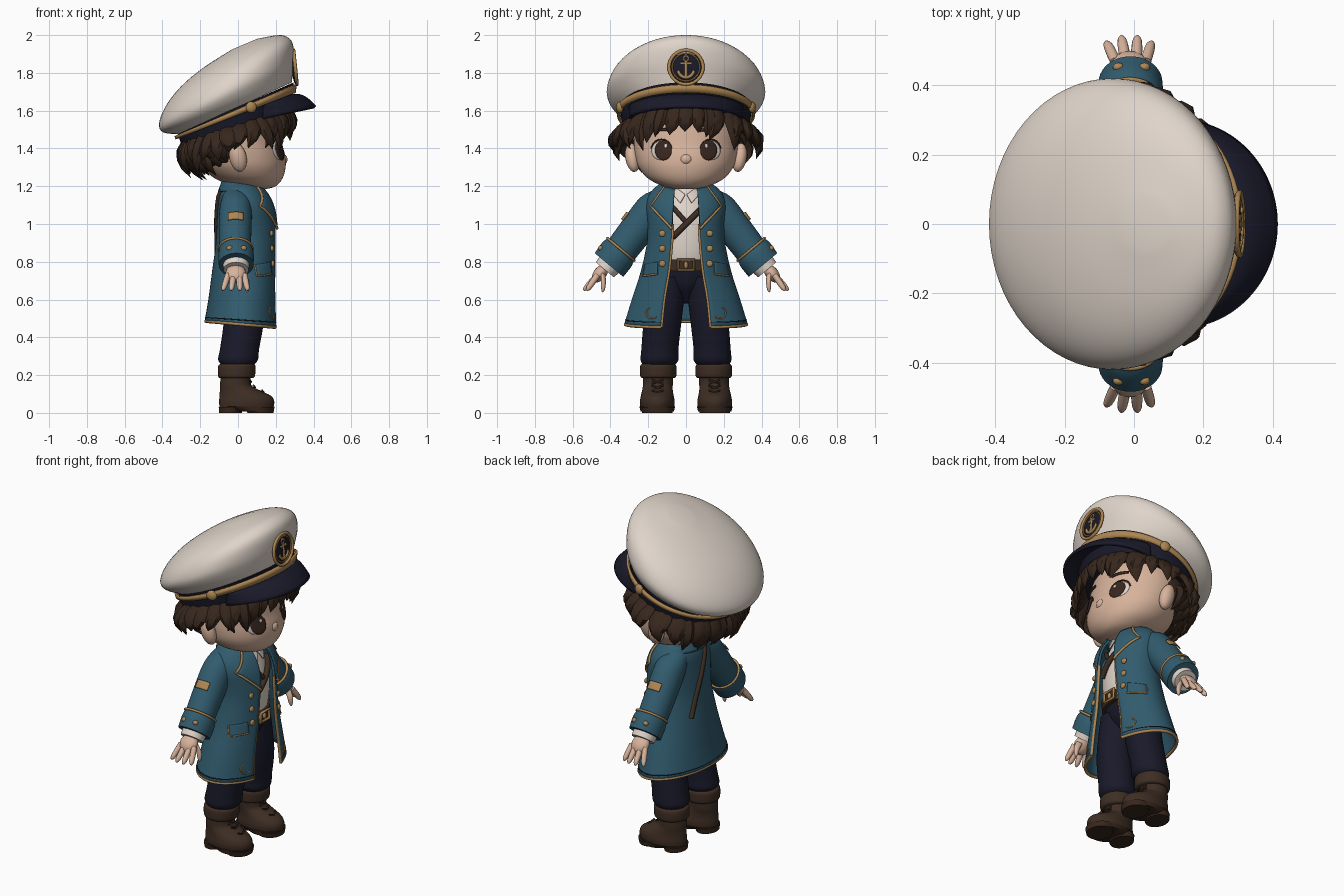
import bpy, bmesh, math, random
from mathutils import Vector, Matrix, Euler

random.seed(11)
if "Cube" in bpy.data.objects:
    bpy.data.objects.remove(bpy.data.objects["Cube"])

def material(name, *rgb):
    m = bpy.data.materials.new(name)
    m.use_nodes = True
    m.diffuse_color = (*rgb, 1)
    bsdf = m.node_tree.nodes["Principled BSDF"]
    bsdf.inputs["Base Color"].default_value = (*rgb, 1)
    bsdf.inputs["Roughness"].default_value = 0.8
    return m

CREAM = material("cream cloth", .74, .66, .59)
TEAL = material("teal cloth", .031, .106, .155)
NAVY = material("navy cloth", .010, .010, .023)
GOLD = material("gold trim", .42, .24, .085)
SKIN = material("skin", .68, .45, .33)
HAIR = material("dark brown hair", .038, .020, .012)
BOOT = material("brown leather", .048, .027, .017)
EYE = material("eye brown", .04, .019, .013)

def finish(bm, name, mat, mirror=False, solid=0, angle=50):
    bmesh.ops.remove_doubles(bm, verts=bm.verts, dist=1e-5)
    bmesh.ops.recalc_face_normals(bm, faces=bm.faces)
    me = bpy.data.meshes.new(name)
    bm.to_mesh(me)
    bm.free()
    return place(me, name, mat, mirror, solid, angle)

def place(me, name, mat, mirror=False, solid=0, angle=50):
    me.materials.clear()
    me.materials.append(mat)
    me.shade_smooth()
    me.set_sharp_from_angle(angle=math.radians(angle))
    ob = bpy.data.objects.new(name, me)
    bpy.context.collection.objects.link(ob)
    if solid:
        mod = ob.modifiers.new("thickness", "SOLIDIFY")
        mod.thickness, mod.offset = solid, 0
    if mirror:
        ob.modifiers.new("mirror", "MIRROR").use_axis = (False, True, False)
    return ob

# Cross-section frames: centre, two half axes, half-width of a front opening
def tilted(xb, zb, xf, zf, ry, yc=0, gap=0):
    return ((xb + xf) / 2, yc, (zb + zf) / 2, (xf - xb) / 2, 0, (zf - zb) / 2, 0, ry, 0, gap)

def level(z, xb, xf, ry, yc=0, gap=0):
    return tilted(xb, z, xf, z, ry, yc, gap)

def limb(x, y, z, rx, rv):
    return (x, y, z, rx, 0, 0, 0, rv * .77, rv * .64, 0)

def dense(frames, k=4):
    f = [frames[0], *frames, frames[-1]]
    out = []
    for i in range(1, len(f) - 2):
        for j in range(k):
            t = j / k
            out.append(tuple(.5 * (2*b + (c-a)*t + (2*a-5*b+4*c-d)*t*t + (3*b-a-3*c+d)*t**3)
                             for a, b, c, d in zip(*f[i-1:i+3])))
    return out + [frames[-1]]

def rows_of(frames, k=4, n=40, arc=None, grow=1):
    rows = []
    for f in dense(frames, k):
        c, u, v = Vector(f[:3]), Vector(f[3:6]) * grow, Vector(f[6:9]) * grow
        a0 = math.asin(min(.95, f[9] / v.length))
        lo, hi = arc or (a0, math.tau - a0)
        rows.append([c + u*math.cos(a) + v*math.sin(a)
                     for a in (lo + (hi - lo) * i / n for i in range(n + 1))])
    return rows

def skin_rows(bm, rows, caps=False):
    vs = [[bm.verts.new(p) for p in r] for r in rows]
    for r, s in zip(vs, vs[1:]):
        for i in range(len(r) - 1):
            bm.faces.new((r[i], r[i+1], s[i+1], s[i]))
    if caps:
        bm.faces.new(vs[0][:-1])
        bm.faces.new(vs[-1][:-1])

def loft(name, frames, mat, n=40, arc=None, caps=True, mirror=False, solid=0):
    bm = bmesh.new()
    skin_rows(bm, rows_of(frames, 4, n, arc), caps)
    return finish(bm, name, mat, mirror, solid)

def surface(frames, y, z, off=0, side=1):
    d = dense(frames, 4)
    for f, g in zip(d, d[1:]):
        if min(f[2], g[2]) <= z <= max(f[2], g[2]):
            t = (z - f[2]) / ((g[2] - f[2]) or 1)
            cx, ux, vy = (f[i] + (g[i] - f[i]) * t for i in (0, 3, 7))
            return Vector((cx + side * (ux * math.sqrt(max(0, 1 - (y / vy)**2)) + off), y, z))
    return Vector((0, y, z))

def plate(name, corners, frames, off, mat, n=8):
    a, b, c, d = (Vector(p) for p in corners)
    bm = bmesh.new()
    skin_rows(bm, [[surface(frames, *a.lerp(b, i/n).lerp(d.lerp(c, i/n), j/n), off)
                    for j in range(n + 1)] for i in range(n + 1)])
    return finish(bm, name, mat, True, .008)

def decal(name, y, z, ry, rz, off, mat):
    bm = bmesh.new()
    skin_rows(bm, [[surface(HEAD, y + ry*r/5*math.cos(a), z + rz*r/5*math.sin(a), off)
                    for a in (math.tau*i/24 for i in range(25))] for r in range(6)])
    return finish(bm, name, mat, True, .002)

def tube(name, pts, r, mat, mirror=False, cyclic=False):
    cu = bpy.data.curves.new(name, "CURVE")
    cu.dimensions, cu.bevel_depth, cu.bevel_resolution, cu.use_fill_caps = "3D", r, 2, True
    sp = cu.splines.new("POLY")
    sp.points.add(len(pts) - 1)
    sp.use_cyclic_u = cyclic
    for p, q in zip(sp.points, pts):
        p.co = (*q, 1)
    tmp = bpy.data.objects.new(name + "_path", cu)
    me = bpy.data.meshes.new_from_object(tmp)
    bpy.data.objects.remove(tmp)
    return place(me, name, mat, mirror)

def ball(name, loc, scale, mat, mirror=False, rot=(0, 0, 0)):
    bm = bmesh.new()
    bmesh.ops.create_uvsphere(bm, u_segments=20, v_segments=12, radius=1,
                              matrix=Matrix.LocRotScale(Vector(loc), Euler(rot), Vector(scale)))
    return finish(bm, name, mat, mirror)

def line(a, b, n=10):
    return [Vector(a).lerp(Vector(b), i / n) for i in range(n + 1)]

# Head and face
HEAD = [level(1.185, .05, .15, .05), level(1.20, -.02, .20, .12), level(1.24, -.12, .235, .2),
        level(1.30, -.19, .252, .25), level(1.36, -.22, .250, .268), level(1.42, -.24, .235, .275),
        level(1.50, -.25, .222, .275), level(1.58, -.22, .20, .24), level(1.64, -.1, .1, .1)]
loft("head", HEAD, SKIN, n=56)
loft("neck", [level(1.08, -.04, .09, .065), level(1.24, -.05, .10, .07)], SKIN)
ball("nose", (.234, 0, 1.342), (.028, .035, .03), SKIN)
ball("ears", (0, .283, 1.352), (.046, .038, .078), SKIN, True, (-.2, -.15, .3))
decal("eye_whites", .138, 1.388, .044, .048, .003, CREAM)
decal("irises", .12, 1.39, .044, .053, .006, EYE)
decal("eye_glints", .107, 1.414, .008, .01, .009, CREAM)
tube("eyelids", [surface(HEAD, .13 + .054*math.cos(a), 1.392 + .056*math.sin(a), .003)
                 for a in (math.pi * (.05 + .09*i) for i in range(11))], .004, EYE, True)
tube("eyebrows", [surface(HEAD, y, 1.5 - 2.2*(y-.12)**2, .003)
                  for y in (.07 + .012*i for i in range(9))], .008, HAIR, True)

# Cap
BAND = [tilted(-.30, 1.42, .275, 1.61, .335), tilted(-.32, 1.48, .295, 1.75, .35)]
loft("cap_band", BAND, NAVY, n=56)
loft("cap_crown", [tilted(-.31, 1.475, .285, 1.75, .345), tilted(-.395, 1.485, .29, 1.80, .395),
                   tilted(-.418, 1.53, .296, 1.87, .42), tilted(-.385, 1.62, .292, 1.945, .392),
                   tilted(-.305, 1.725, .268, 1.985, .325), tilted(-.18, 1.83, .215, 2.0, .22),
                   tilted(-.03, 1.925, .1, 1.98, .07)], CREAM, n=64)

def band_point(a, f, grow=1):
    lo, hi = (Vector(b[:3]) + grow * (Vector(b[3:6])*math.cos(a) + Vector(b[6:9])*math.sin(a)) for b in BAND)
    return lo.lerp(hi, f)

bm = bmesh.new()
skin_rows(bm, [[band_point(math.tau * i / 72, f, 1.04) for i in range(73)] for f in (.58, .88)])
finish(bm, "cap_strap", GOLD, solid=.014)
ball("cap_buttons", band_point(math.radians(75), .7, 1.05), (.03, .018, .03), GOLD, True, (0, 0, -.3))
bm = bmesh.new()
visor = []
for i in range(9):
    t = i / 8
    visor.append([band_point(a / 2, .5).lerp(Vector((.13 + .278*math.cos(b), .292*math.sin(b), 1.555 + .063*math.cos(b))), t)
                  + Vector((0, 0, .022 * math.sin(math.pi * t)))
                  for a, b in ((x, x * .75) for x in (math.radians(4 * j) for j in range(-30, 31)))])
skin_rows(bm, visor)
finish(bm, "cap_visor", NAVY, solid=.018)

# Cap badge with a plain anchor
circle = [math.tau * i / 32 for i in range(32)]
def badge(y, z):
    return Vector((.304 - .1 * z, y, 1.83 + z))
ball("badge_plate", (.295, 0, 1.83), (.012, .09, .09), NAVY, rot=(0, -.1, 0))
for r, w in ((.09, .009), (.073, .004)):
    tube("badge_rim", [badge(r*math.cos(a), r*math.sin(a)) for a in circle], w, GOLD, cyclic=True)
tube("anchor_shank", [badge(0, .035), badge(0, -.055)], .009, GOLD)
tube("anchor_stock", [badge(-.028, .02), badge(.028, .02)], .007, GOLD)
tube("anchor_ring", [badge(.013*math.cos(a), .046 + .013*math.sin(a)) for a in circle], .005, GOLD, cyclic=True)
tube("anchor_arms", [badge(.042*math.sin(a), -.012 - .042*math.cos(a))
                     for a in (.14 * i for i in range(-10, 11))], .009, GOLD)

# Hair: a scalp shell and tapered locks hanging from under the cap
ball("hair_shell", (-.065, 0, 1.45), (.225, .288, .2), HAIR)
bm = bmesh.new()
def lock(a, root, length, flare, tuck, width, sway):
    out = Vector((math.cos(a), math.sin(a), 0))
    side = Vector((-math.sin(a), math.cos(a), 0))
    rows = []
    for t, w in ((0, .9), (.25, 1.1), (.5, 1), (.75, .65), (1, .04)):
        c = root + out * (flare * math.sin(2.2 * t) - tuck * t * t) + side * sway * t * t
        c.z -= length * t
        rows.append([c + side * width * w * math.cos(q) + out * .026 * w * math.sin(q)
                     for q in (math.tau * i / 6 for i in range(7))])
    skin_rows(bm, rows, True)

for i in range(34):
    a = math.tau * (i + random.uniform(-.25, .25)) / 34
    back, flank = (1 - math.cos(a)) / 2, math.sin(a)**4
    ear = math.exp(-((math.cos(a) - .05) / .22)**2)
    temple = math.exp(-((math.cos(a) - .7) / .2)**2)
    lock(a, band_point(a, .1, .93), .115 + .06*back - .025*ear + .05*temple + random.uniform(-.02, .03),
         .04 + .045 * flank, .06 * back * (1 - flank), random.uniform(.038, .05),
         random.uniform(-.06, .06))
for row, drop in ((0, .04), (1, .08)):
    for i in range(11):
        a = math.radians(112 + 13.6 * i + 4 * row)
        lock(a, band_point(a, 0, .86 - .1*row) - Vector((0, 0, drop * (.6 - .4*math.cos(a)))),
             .11 + random.uniform(0, .03), .03, .07, .042, random.uniform(-.04, .04))
finish(bm, "hair_locks", HAIR, angle=40)

# Shirt, trousers and belt
SHIRT = [level(.76, -.09, .145, .15), level(.85, -.08, .165, .16), level(1.0, -.08, .165, .16),
         level(1.1, -.07, .14, .14), level(1.2, -.04, .10, .07)]
loft("shirt", SHIRT, CREAM)
plate("shirt_collar", ((.004, 1.155), (.06, 1.198), (.065, 1.15), (.03, 1.11)), SHIRT, .016, CREAM)
loft("trouser_hips", [level(.58, .0, .05, .03), level(.66, -.08, .12, .12), level(.72, -.09, .142, .16),
                      level(.77, -.09, .15, .165)], NAVY)
loft("trouser_legs", [level(.72, -.08, .14, .095, .09), level(.5, -.075, .138, .1, .122),
                      level(.34, -.095, .112, .098, .138), level(.28, -.105, .105, .1, .14),
                      level(.25, -.08, .08, .08, .145)], NAVY, mirror=True)
loft("belt", [level(.75, -.1, .168, .172), level(.812, -.1, .172, .172)], BOOT)
tube("belt_buckle", [(.18, y, z) for y, z in ((-.04, .755), (.04, .755), (.04, .81), (-.04, .81))], .009, GOLD, cyclic=True)
ball("buckle_pin", (.178, 0, .782), (.01, .012, .02), GOLD)
tube("chest_strap", [surface(SHIRT, y, z, .014) for _, y, z in line((0, .1, 1.1), (0, -.07, .93))], .016, BOOT)
tube("short_strap", [surface(SHIRT, y, z, .01) for _, y, z in line((0, -.08, 1.1), (0, .0, 1.01))], .013, BOOT)

# Coat body
COAT = [tilted(-.17, .485, .212, .452, .32, 0, .13), level(.6, -.15, .206, .28, 0, .115),
        level(.75, -.13, .203, .232, 0, .09), level(.9, -.11, .203, .20, 0, .075),
        level(1.0, -.105, .20, .197, 0, .07), level(1.08, -.1, .185, .205, 0, .075),
        level(1.14, -.095, .16, .195, 0, .075), level(1.19, -.08, .125, .158, 0, .07),
        level(1.225, -.065, .09, .10, 0, .06)]
loft("coat", COAT, TEAL, n=64, caps=False, solid=.014)
edges = rows_of(COAT, 4, 64)
tube("coat_hem_trim", edges[0], .009, GOLD)
tube("coat_edge_trim", [r[0] for r in edges[:17]], .008, GOLD, True)
tube("hem_seam", rows_of(COAT, 4, 64, grow=1.026)[1], .003, NAVY)
tube("hem_corner_swirls", [surface(COAT, .18 + .03*math.cos(a), .53 + .03*math.sin(a), .008)
                           for a in (.3 * i for i in range(-8, 5))], .004, GOLD, True)
COLLAR = [level(1.17, -.1, .13, .15, 0, .07), level(1.238, -.075, .1, .115, 0, .06)]
loft("coat_collar", COLLAR, TEAL, caps=False, solid=.014)
tube("collar_trim", rows_of(COLLAR, 1)[1], .007, GOLD)
LAPEL = ((.06, 1.185), (.115, 1.195), (.187, 1.095), (.075, .975))
plate("coat_lapels", LAPEL, COAT, .016, TEAL)
tube("lapel_trim", [surface(COAT, y, z, .018) for a, b in zip(LAPEL[1:], LAPEL[2:])
                    for _, y, z in line((0, *a), (0, *b))], .007, GOLD, True)
FLAP = ((.15, .80), (.218, .785), (.228, .725), (.15, .735))
plate("pocket_flaps", FLAP, COAT, .012, TEAL)
tube("pocket_trim", [surface(COAT, y, z, .014) for a, b in zip(FLAP[1:], FLAP[2:])
                     for _, y, z in line((0, *a), (0, *b))], .005, GOLD, True)
for z in (.79, .87, .95):
    ball("coat_buttons", surface(COAT, .125, z, .01), (.01, .019, .017), GOLD, True)
tube("back_strap", [surface(COAT, y, z, .008, -1) for _, y, z in line((0, -.05, 1.18), (0, .11, .79))], .015, BOOT)

# Sleeves, cuffs and hands
SLEEVE = [limb(-.01, .10, 1.15, .07, .06), limb(-.012, .17, 1.085, .085, .09),
          limb(-.015, .26, .97, .086, .09), limb(-.015, .375, .82, .082, .085)]
loft("coat_sleeves", SLEEVE, TEAL, mirror=True)
loft("arm_patches", [limb(-.013, .236, 1.0, .092, .099), limb(-.013, .266, .963, .092, .098)], GOLD,
     arc=(1.12, 2.02), n=10, caps=False, mirror=True, solid=.006)
CUFF = [limb(-.012, .345, .866, .087, .091), limb(-.01, .368, .836, .094, .1), limb(-.01, .408, .783, .092, .098)]
loft("coat_cuffs", CUFF, TEAL, mirror=True)
tube("cuff_trim", rows_of(CUFF, 1, grow=1.02)[0], .007, GOLD, True, True)
for x in (-.045, .03):
    ball("cuff_buttons", (x, .452, .872), (.016, .013, .014), GOLD, True)
loft("shirt_cuffs", [limb(-.01, .40, .79, .07, .068), limb(-.01, .43, .758, .066, .062)], CREAM, mirror=True)
ball("palms", (-.012, .455, .738), (.054, .034, .055), SKIN, True, (.69, 0, 0))
for i, x in enumerate((-.066, -.03, .008, .042)):
    ty = .525 + .016 * (i in (1, 2))
    base, tip = Vector((x * .8, .467, .732)), Vector((x * 1.2, ty, .648))
    loft("fingers", [limb(*base.lerp(tip, t), r, r) for t, r in ((0, .016), (.5, .016), (.85, .013), (1, .005))],
         SKIN, n=12, mirror=True)
loft("thumbs", [limb(.02, .44, .74, .018, .018), limb(.042, .437, .70, .017, .017),
                limb(.048, .44, .66, .013, .013), limb(.048, .443, .64, .004, .004)], SKIN, n=12, mirror=True)

# Boots
loft("boot_soles", [level(.008, -.02, .185, .088, .152), level(.035, -.102, .194, .095, .152)], HAIR, mirror=True)
loft("boot_heels", [level(0, -.1, .02, .075, .152), level(.03, -.102, .03, .08, .152)], HAIR, mirror=True)
loft("boot_toe_soles", [level(0, .05, .188, .08, .152), level(.03, .04, .193, .088, .152)], HAIR, mirror=True)
loft("boot_feet", [level(.03, -.098, .188, .09, .152), level(.06, -.1, .192, .092, .152),
                   level(.09, -.098, .175, .087, .152), level(.12, -.096, .115, .081, .151),
                   level(.15, -.095, .068, .079, .149), level(.22, -.09, .07, .08, .147)], BOOT, mirror=True)
loft("boot_cuffs", [level(.185, -.098, .08, .088, .147), level(.197, -.106, .09, .096, .147),
                    level(.245, -.106, .093, .096, .147), level(.258, -.095, .085, .088, .147)], BOOT, mirror=True)
for z, x in ((.11, .135), (.135, .09), (.165, .07)):
    for s in (-1, 1):
        tube("boot_laces", [(x - .008, .15 - .03*s, z - .01), (x, .15, z), (x - .008, .15 + .03*s, z + .01)], .005, HAIR, True)
